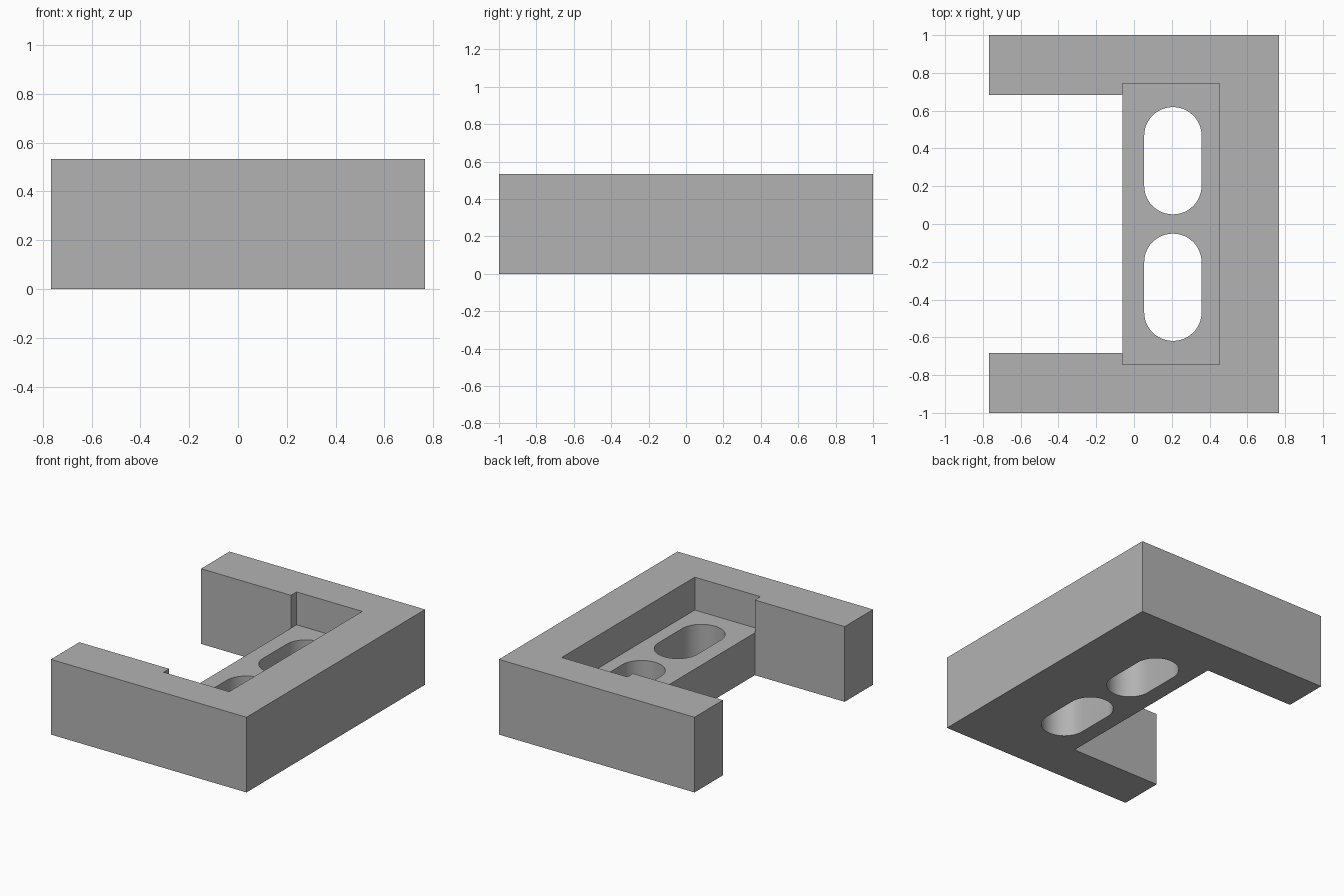
import bpy, bmesh, math

cube = bpy.data.objects.get("Cube")
if cube:
    bpy.data.objects.remove(cube, do_unlink=True)

HALF_X, HALF_Y, HEIGHT = 0.767, 1.0, 0.533
ARM_Y = 0.682                        # inner side of the arms
STEP_X, POCKET_X, POCKET_Y = -0.062, 0.453, 0.745
FLOOR_Z = 0.3
SLOT_X, SLOT_Y, SLOT_R, SLOT_HALF = 0.206, 0.335, 0.152, 0.284

grey = bpy.data.materials.new("plain grey")
grey.use_nodes = True
grey.diffuse_color = (0.45, 0.45, 0.45, 1)
grey.node_tree.nodes["Principled BSDF"].inputs["Base Color"].default_value = grey.diffuse_color


def prism(name, outline, z0, z1):
    """Solid made by raising a flat outline from z0 to z1."""
    bm = bmesh.new()
    face = bm.faces.new([bm.verts.new((x, y, z0)) for x, y in outline])
    raised = bmesh.ops.extrude_face_region(bm, geom=[face])["geom"]
    verts = [v for v in raised if isinstance(v, bmesh.types.BMVert)]
    bmesh.ops.translate(bm, verts=verts, vec=(0, 0, z1 - z0))
    bmesh.ops.recalc_face_normals(bm, faces=bm.faces)
    mesh = bpy.data.meshes.new(name)
    bm.to_mesh(mesh)
    bm.free()
    mesh.materials.append(grey)
    obj = bpy.data.objects.new(name, mesh)
    bpy.context.collection.objects.link(obj)
    return obj


def rectangle(x0, x1, half_y):
    return [(x0, -half_y), (x1, -half_y), (x1, half_y), (x0, half_y)]


def slot(cx, cy, radius, half_length, steps=24):
    """Outline with two parallel sides and rounded ends."""
    points = []
    for end in (1, -1):
        for i in range(steps + 1):
            a = math.pi * i / steps
            points.append((cx + end * radius * math.cos(a),
                           cy + end * (half_length - radius + radius * math.sin(a))))
    return points


# Bracket block
bracket = prism("bracket_body", rectangle(-HALF_X, HALF_X, HALF_Y), 0, HEIGHT)

# Pocket, open side and the two slots through the floor
cutters = [
    prism("pocket_cutter", rectangle(STEP_X, POCKET_X, POCKET_Y), FLOOR_Z, 1),
    prism("opening_cutter", rectangle(-1, STEP_X, ARM_Y), -1, 1),
]
for label, side in (("back", 1), ("front", -1)):
    outline = slot(SLOT_X, side * SLOT_Y, SLOT_R, SLOT_HALF)
    cutters.append(prism(label + "_slot_cutter", outline, -1, 1))

bpy.ops.object.select_all(action="DESELECT")
bracket.select_set(True)
bpy.context.view_layer.objects.active = bracket
for cutter in cutters:
    cut = bracket.modifiers.new(cutter.name, "BOOLEAN")
    cut.operation = "DIFFERENCE"
    cut.solver = "EXACT"
    cut.object = cutter
    bpy.ops.object.modifier_apply(modifier=cut.name)
    bpy.data.objects.remove(cutter, do_unlink=True)

# Round slot walls shade smooth, all corners stay sharp
bpy.ops.object.shade_smooth_by_angle(angle=math.radians(30))
